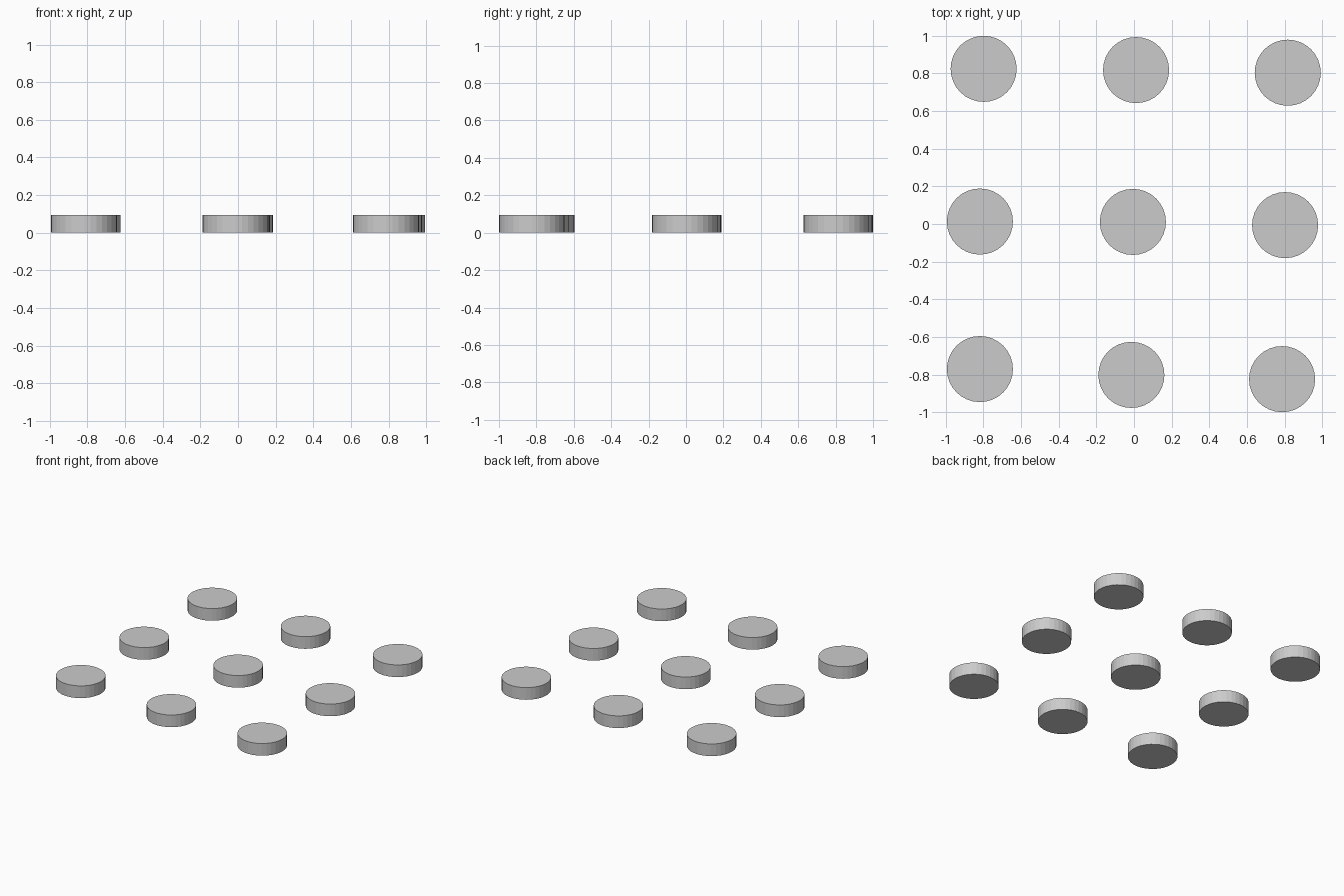
import bpy

if "Cube" in bpy.data.objects:
    bpy.data.objects.remove(bpy.data.objects["Cube"])

RADIUS, HEIGHT, SIDES = 0.1755, 0.095, 32

# Slightly irregular three by three grid of disc centres
rows = {
    "back": [(-0.799, 0.8245), (0.011, 0.818), (0.817, 0.804)],
    "middle": [(-0.819, 0.013), (-0.006, 0.011), (0.803, -0.006)],
    "front": [(-0.819, -0.771), (-0.014, -0.802), (0.787, -0.8245)],
}


def disc(name, x, y):
    bpy.ops.mesh.primitive_cylinder_add(
        vertices=SIDES, radius=RADIUS, depth=HEIGHT, location=(x, y, HEIGHT / 2))
    bpy.context.object.name = name


# Flat-shaded round discs
for row, centres in rows.items():
    for column, (x, y) in zip(("left", "centre", "right"), centres):
        disc(f"disc_{row}_{column}", x, y)
